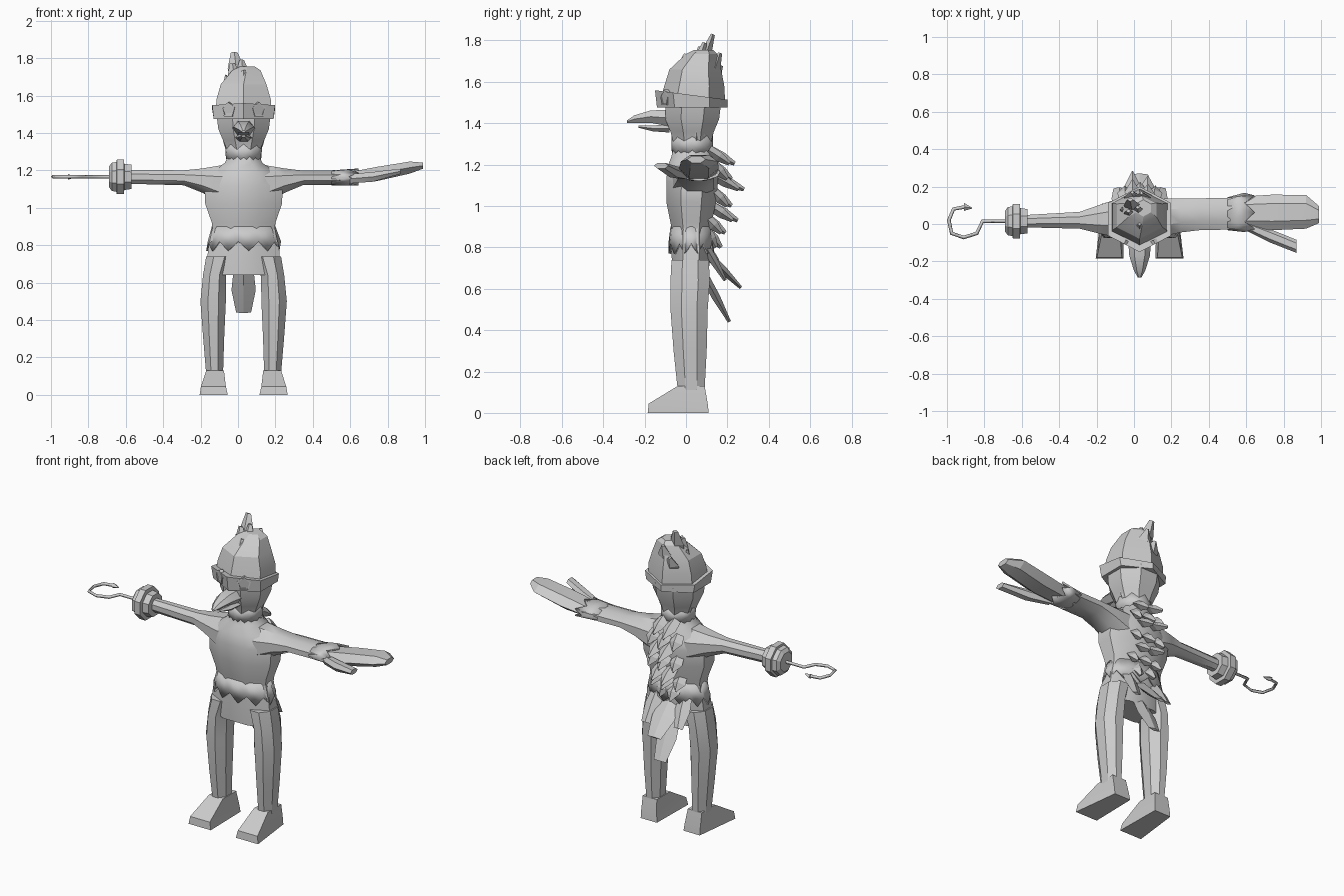
import bpy, bmesh, math
from mathutils import Vector

if "Cube" in bpy.data.objects:
    bpy.data.objects.remove(bpy.data.objects["Cube"])

grey = bpy.data.materials.new("plain grey")
grey.use_nodes = True
COL = (0.6, 0.6, 0.6, 1)
grey.diffuse_color = COL
grey.node_tree.nodes["Principled BSDF"].inputs["Base Color"].default_value = COL
MID = 0.03  # x of the body's centre plane


def finish(name, bm, angle=30):
    bmesh.ops.recalc_face_normals(bm, faces=bm.faces)
    me = bpy.data.meshes.new(name)
    bm.to_mesh(me)
    bm.free()
    me.materials.append(grey)
    ob = bpy.data.objects.new(name, me)
    bpy.context.collection.objects.link(ob)
    bpy.ops.object.select_all(action="DESELECT")
    ob.select_set(True)
    bpy.context.view_layer.objects.active = ob
    bpy.ops.object.shade_smooth_by_angle(angle=math.radians(angle))
    return ob


def skin(name, loops, angle=30, caps=True):
    """Bridge a list of closed point loops."""
    bm = bmesh.new()
    rows = [[bm.verts.new(p) for p in loop] for loop in loops]
    n = len(rows[0])
    for a, b in zip(rows, rows[1:]):
        for i in range(n):
            j = (i + 1) % n
            bm.faces.new((a[i], a[j], b[j], b[i]))
    if caps:
        bm.faces.new(rows[0])
        bm.faces.new(rows[-1])
    return finish(name, bm, angle)


def place(axis, t, a, b):
    return {"x": (t, a, b), "y": (a, t, b), "z": (a, b, t)}[axis]


def ring(axis, r, n, start=None):
    """Ellipse-like polygon: r = position, two centres, two half sizes."""
    t, ca, cb, ra, rb = r
    s = math.pi / n if start is None else start
    angs = [s + math.tau * i / n for i in range(n)]
    ma, mb = max(map(math.cos, angs)), max(map(math.sin, angs))
    return [place(axis, t, ca + ra * math.cos(g) / ma, cb + rb * math.sin(g) / mb) for g in angs]


def loft(name, axis, rings, n=8, start=None, angle=30):
    return skin(name, [ring(axis, r, n, start) for r in rings], angle)


def fringe(name, axis, top, low, teeth, depth):
    """Thin band whose lower edge is a zigzag."""
    n = teeth * 2
    edge = ring(axis, low, n, 0)
    k = "xyz".index(axis)
    way = math.copysign(depth, low[0] - top[0])
    jag = []
    for i, p in enumerate(edge):
        p = list(p)
        p[k] += way * (i % 2)
        jag.append(p)
    ob = skin(name, [ring(axis, top, n, 0), jag], caps=False)
    mod = ob.modifiers.new("thickness", "SOLIDIFY")
    mod.thickness = 0.012


def feather(name, root, tip, w, tip_w, thick=0.02, side=(1, 0, 0)):
    """Flat blade with a diamond section, widest near the middle."""
    root, tip, side = Vector(root), Vector(tip), Vector(side)
    nor = (tip - root).cross(side).normalized()
    loops = []
    for f, ww, tt in ((0, w * 0.8, thick), (0.5, w, thick), (1, tip_w, thick * 0.4)):
        c = root.lerp(tip, f)
        loops.append([c + side * ww, c + nor * tt, c - side * ww, c - nor * tt])
    return skin(name, loops, 10)


# Torso, hips and head
loft("torso", "z", [(.87, MID, .025, .165, .09), (.92, MID, .025, .17, .1), (1.02, MID, .025, .205, .12),
     (1.12, MID, .03, .21, .125), (1.19, MID, .03, .17, .12), (1.24, MID, .03, .1, .1),
     (1.29, MID, .03, .075, .09)], angle=40)
loft("hips", "z", [(.64, MID, .02, .2, .085), (.78, MID, .025, .19, .095), (.9, MID, .025, .165, .092)])
loft("head", "z", [(1.24, MID, .03, .075, .08), (1.3, MID, .03, .085, .09), (1.36, MID, .03, .11, .105),
     (1.42, MID, .03, .135, .13), (1.5, MID, .035, .145, .135)])
fringe("tunic_hem", "z", (.9, MID, .025, .17, .1), (.82, MID, .025, .2, .11), 11, -.05)
fringe("neck_feathers", "z", (1.34, MID, .03, .1, .1), (1.27, MID, .03, .095, .1), 8, -.03)

# Legs and feet
for s, label in ((-1, "right"), (1, "left")):
    x = lambda d: MID + s * d
    loft(label + "_leg", "z", [(.11, x(.155), .025, .045, .065), (.3, x(.16), .02, .056, .08),
         (.5, x(.163), .015, .068, .09), (.64, x(.155), .02, .062, .095), (.74, x(.13), .02, .07, .09)])
    sole = [(.09, .11), (.2, .11), (.235, -.185), (.085, -.185)]
    top = [(.105, .09), (.2, .09), (.2, -.04), (.105, -.04)]
    zs = (.045, .045)
    toe = [(.095, .105), (.2, .105), (.228, -.18), (.095, -.18)]
    skin(label + "_foot", [[(x(a), b, 0) for a, b in sole],
         [(x(a), b, .045) for a, b in toe], [(x(a), b, .13) for a, b in top]], 20)
    feather(label + "_cheek_feather", (x(.1), .05, 1.4), (x(.07), .05, 1.28), .04, .005, .02, (0, 1, 0))

# Arms
loft("right_arm", "x", [(-.02, .03, 1.115, .1, .13), (-.1, .03, 1.125, .1, .1), (-.19, .025, 1.145, .075, .065),
     (-.29, .02, 1.16, .045, .04), (-.58, .015, 1.165, .033, .037)], angle=40)
loft("left_arm", "x", [(.08, .03, 1.115, .1, .13), (.16, .035, 1.125, .1, .1), (.25, .045, 1.145, .09, .065),
     (.35, .052, 1.16, .085, .038), (.5, .055, 1.16, .085, .038), (.6, .062, 1.165, .09, .034)], angle=40)
fringe("left_sleeve_end", "x", (.5, .055, 1.16, .088, .04), (.59, .062, 1.165, .105, .045), 6, .055)
loft("left_hand", "x", [(.56, .06, 1.155, .085, .028), (.74, .062, 1.18, .095, .038),
     (.92, .065, 1.215, .09, .032), (.99, .05, 1.225, .045, .016)], n=6, start=0, angle=20)
loft("left_thumb", "x", [(.6, -.01, 1.155, .025, .025), (.72, -.06, 1.165, .036, .026),
     (.87, -.12, 1.195, .035, .014)], n=6, start=0, angle=20)

# Cuff and hook
loft("cuff", "x", [(-.69, .015, 1.165, .055, .055), (-.675, .015, 1.165, .075, .075),
     (-.65, .015, 1.165, .08, .08), (-.648, .015, 1.165, .092, .092), (-.61, .015, 1.165, .092, .092),
     (-.608, .015, 1.165, .07, .07), (-.57, .015, 1.165, .065, .065)], angle=20)
path = [(-.68, .015), (-.81, .015), (-.84, -.05), (-.91, -.072), (-.975, -.05),
        (-.99, .02), (-.965, .08), (-.9, .092)]
cu = bpy.data.curves.new("hook", "CURVE")
cu.dimensions = "3D"
cu.bevel_depth, cu.bevel_resolution, cu.use_fill_caps = .01, 0, True
sp = cu.splines.new("POLY")
sp.points.add(len(path) - 1)
for p, (px, py) in zip(sp.points, path):
    p.co = (px, py, 1.165, 1)
cu.materials.append(grey)
bpy.context.collection.objects.link(bpy.data.objects.new("hook", cu))
loft("hook_barb", "x", [(-.91, .092, 1.165, .022, .015), (-.865, .085, 1.165, .002, .002)], n=4, start=0)

# Beak
loft("upper_beak", "y", [(-.08, MID, 1.425, .062, .04), (-.17, MID, 1.432, .055, .03),
     (-.25, MID, 1.42, .03, .018), (-.285, MID, 1.408, .01, .006)], n=6, start=0)
loft("lower_beak", "y", [(-.08, MID, 1.375, .045, .02), (-.16, MID, 1.375, .035, .014),
     (-.23, MID, 1.383, .012, .005)], n=6, start=0)

# Hat: faceted dome, slanted band, eye plates and tufts
loft("hat_dome", "z", [(1.49, MID, .03, .15, .16), (1.58, MID, .04, .145, .145), (1.66, MID, .045, .122, .125),
     (1.735, .045, .075, .075, .075), (1.755, .05, .085, .04, .045)], n=6, angle=20)
low = ring("z", (1.475, MID, .03, .16, .17), 6)
high = ring("z", (1.55, MID, .025, .168, .175), 6)
high = [(a, b, 1.54 - .13 * b) for a, b, c in high]
skin("hat_band", [low, high], 15)
for s, label in ((-1, "right"), (1, "left")):
    along = Vector((s * .87, .47, 0)).normalized()
    out = Vector((s * .47, -.87, 0)).normalized()
    mid = Vector((MID + s * .08, -.099, 1.522))
    loops = []
    for push, r in ((-.015, .042), (.008, .042), (.008, .034), (.002, .034)):
        loops.append([mid + out * push + along * r * math.sin(math.tau * i / 5)
                      + Vector((0, 0, r * math.cos(math.tau * i / 5))) for i in range(5)])
    skin(label + "_eye_plate", loops, 15)
tufts = [((.0, .07, 1.66), (-.02, .13, 1.83), .045, .018), ((.03, .05, 1.66), (.02, .09, 1.79), .035, .012),
         ((-.01, .04, 1.64), (-.03, .07, 1.77), .035, .015), ((-.04, .06, 1.58), (-.065, .08, 1.71), .03, .004),
         ((.04, .12, 1.6), (.04, .165, 1.74), .05, .01), ((.0, .12, 1.58), (-.01, .17, 1.68), .05, .01),
         ((.03, -.04, 1.6), (.03, -.0, 1.735), .04, .01)]
for i, (a, b, w, t) in enumerate(tufts):
    feather("hat_tuft_%d" % i, a, b, w, t, .025)

# Ragged feathers down the back, then the tail
rows = [(1.27, .11, .235, 1.205, 2), (1.2, .13, .22, 1.13, 3), (1.15, .13, .28, 1.08, 2),
        (1.07, .13, .22, 1.0, 3), (1.0, .12, .25, .93, 2), (.94, .1, .19, .87, 3), (.88, .1, .17, .8, 2)]
for r, (z0, y0, y1, z1, n) in enumerate(rows):
    for i in range(n):
        fx = MID + (i - (n - 1) / 2) * .075
        drop = .02 * abs(i - 1) if n == 3 else .025 * i
        feather("back_feather_%d_%d" % (r, i), (fx, y0, z0), (fx * 1.1, y1 - drop, z1), .042, .004, .025)
tail = [((0, .09, .78), (0, .265, .605), .075, .045), ((0, .08, .68), (0, .21, .44), .065, .04),
        ((.09, .08, .83), (.11, .19, .64), .05, .03), ((-.09, .08, .83), (-.11, .19, .66), .05, .03)]
for i, (a, b, w, t) in enumerate(tail):
    shift = Vector((MID, 0, 0))
    feather("tail_feather_%d" % i, Vector(a) + shift, Vector(b) + shift, w, t, .02)
